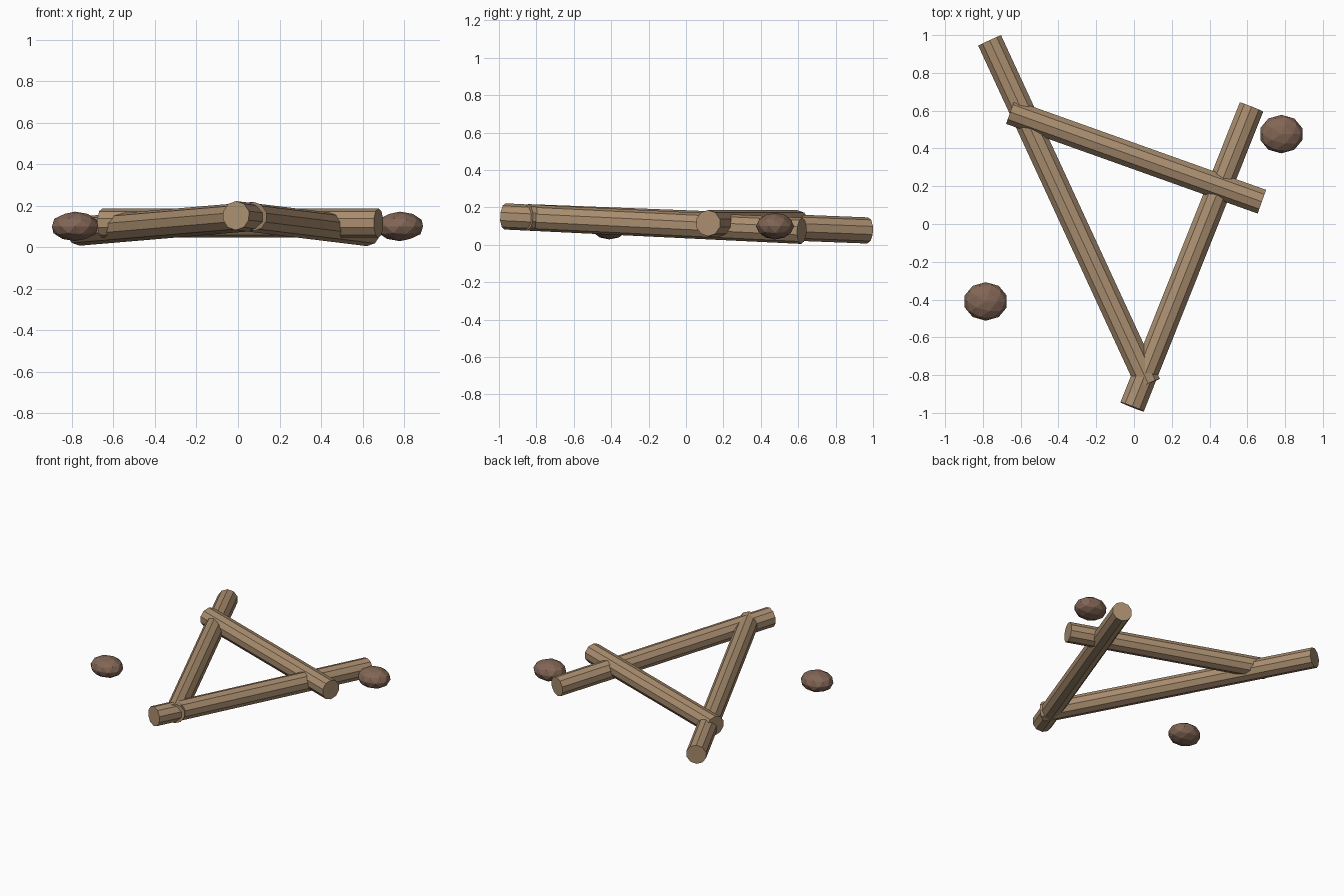
import bpy
import math
from mathutils import Vector, Matrix

if "Cube" in bpy.data.objects:
    bpy.data.objects.remove(bpy.data.objects["Cube"])


def material(name, color):
    m = bpy.data.materials.new(name)
    m.diffuse_color = (*color, 1)
    m.use_nodes = True
    m.node_tree.nodes["Principled BSDF"].inputs["Base Color"].default_value = m.diffuse_color
    return m


wood = material("wood", (0.40, 0.27, 0.16))
rock = material("stone", (0.22, 0.13, 0.09))


def log(name, start, end, radius=0.07, sides=10):
    a, b = Vector(start), Vector(end)
    d = b - a
    bpy.ops.mesh.primitive_cylinder_add(vertices=sides, radius=radius, depth=d.length)
    o = bpy.context.object
    o.name = name
    # axis along the log, local y kept upright
    z = d.normalized()
    x = Vector((0, 0, 1)).cross(z).normalized()
    y = z.cross(x)
    rot = Matrix((x, y, z)).transposed().to_4x4()
    o.matrix_world = Matrix.Translation((a + b) / 2) @ rot
    o.data.materials.append(wood)


def stone(name, x, y):
    bpy.ops.mesh.primitive_ico_sphere_add(subdivisions=2, radius=1, location=(x, y, 0.1))
    o = bpy.context.object
    o.name = name
    o.scale = (0.117, 0.102, 0.071)
    o.data.materials.append(rock)


# Three overlapping logs
log("left_log", (-0.764, 0.971, 0.077), (0.076, -0.847, 0.148))
log("right_log", (-0.010, -0.968, 0.152), (0.622, 0.619, 0.075))
log("back_log", (-0.655, 0.593, 0.116), (0.677, 0.118, 0.116))

# Two loose stones
stone("left_stone", -0.785, -0.41)
stone("right_stone", 0.78, 0.476)
